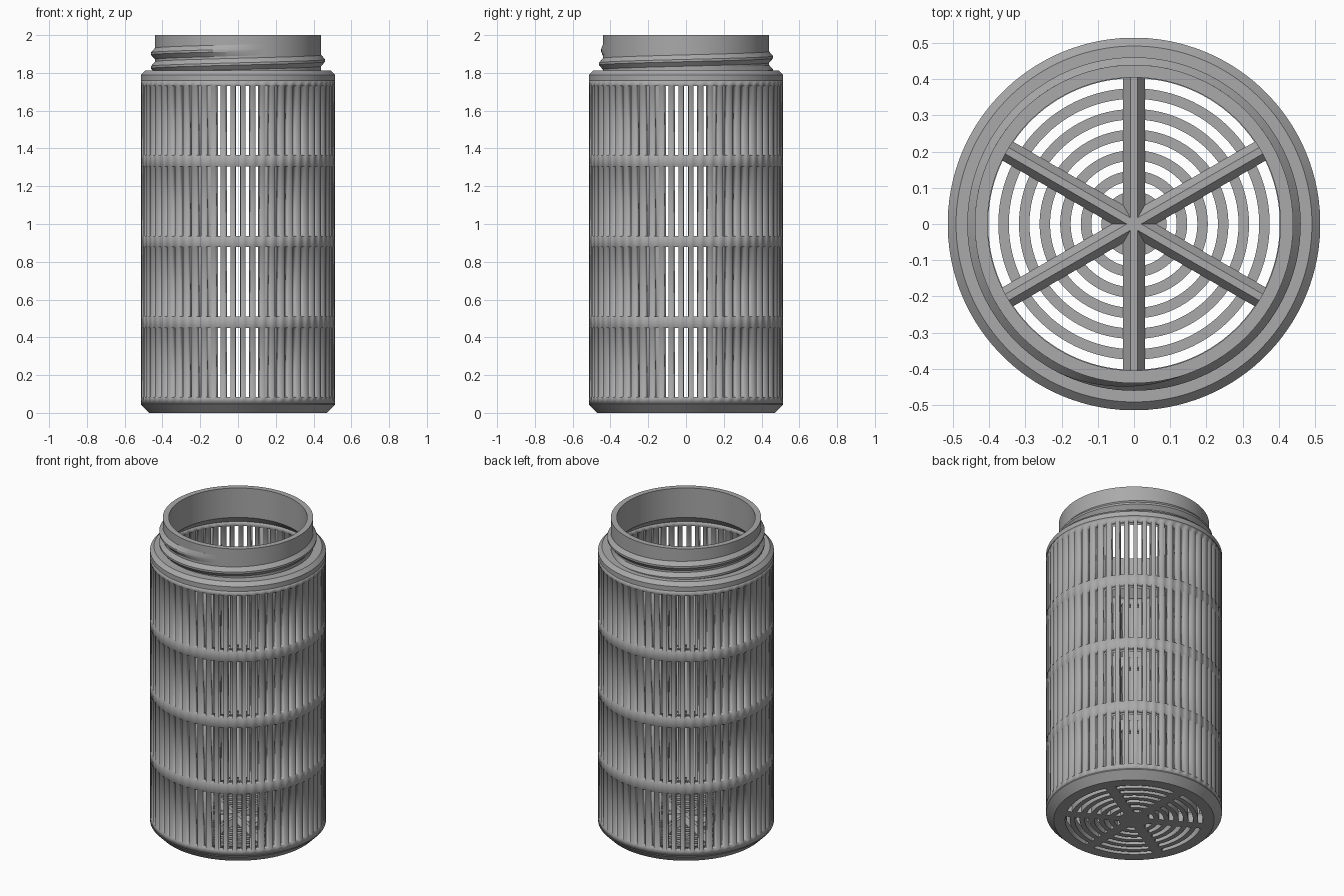
import bpy, bmesh
from math import pi, sin, cos, asin, radians
from mathutils import Matrix, Vector

cube = bpy.data.objects.get("Cube")
if cube:
    bpy.data.objects.remove(cube)

grey = bpy.data.materials.new("mid_grey")
grey.use_nodes = True
grey.diffuse_color = (0.4, 0.4, 0.4, 1)
grey.node_tree.nodes["Principled BSDF"].inputs["Base Color"].default_value = (0.4, 0.4, 0.4, 1)

R_OUT, R_IN = 0.515, 0.455
SLOTS, SLOT_W = 60, 0.028
STEP = 2 * pi / SLOTS
HALF = asin(SLOT_W / 2 / R_OUT)

# Shared angles: even columns are slots, odd columns are bars
angles = [-pi / 2 + i * STEP + s * HALF for i in range(SLOTS) for s in (-1, 1)]


def finish(name, bm):
    bmesh.ops.recalc_face_normals(bm, faces=bm.faces)
    mesh = bpy.data.meshes.new(name)
    bm.to_mesh(mesh)
    bm.free()
    mesh.materials.append(grey)
    obj = bpy.data.objects.new(name, mesh)
    bpy.context.collection.objects.link(obj)
    return obj


def smooth(obj):
    bpy.ops.object.select_all(action='DESELECT')
    obj.select_set(True)
    bpy.context.view_layer.objects.active = obj
    bpy.ops.object.shade_smooth_by_angle(angle=radians(25))


def lathe(name, profile):
    """Turn a closed (radius, z) profile around the z axis."""
    bm = bmesh.new()
    rows = [[bm.verts.new((r * cos(a), r * sin(a), z)) for r, z in profile] for a in angles]
    n = len(profile)
    for i, row in enumerate(rows):
        nxt = rows[(i + 1) % len(rows)]
        for k in range(n):
            m = (k + 1) % n
            bm.faces.new((row[k], nxt[k], nxt[m], row[m]))
    obj = finish(name, bm)
    smooth(obj)
    return obj


# Slotted barrel wall: four rows of slots left open in a grid, then thickened
BASE_Z, TOP_Z = 0.05, 1.76
levels = [BASE_Z]
for row in range(4):
    low = 0.083 + row * 0.427
    levels += [low, low + 0.367]
levels.append(TOP_Z)
bm = bmesh.new()
rings = [[bm.verts.new((R_OUT * cos(a), R_OUT * sin(a), z)) for a in angles] for z in levels]
for j in range(len(levels) - 1):
    for i in range(len(angles)):
        if i % 2 == 0 and j % 2 == 1:
            continue
        k = (i + 1) % len(angles)
        bm.faces.new((rings[j][i], rings[j][k], rings[j + 1][k], rings[j + 1][i]))
wall = finish("slotted_wall", bm)
thick = wall.modifiers.new("thickness", 'SOLIDIFY')
thick.thickness = R_OUT - R_IN
thick.offset = -1
smooth(wall)

# Shoulder and neck
lathe("shoulder_and_neck", [
    (R_OUT, TOP_Z), (R_OUT, 1.79), (0.492, 1.813), (0.44, 1.813), (0.44, 2.0),
    (0.405, 2.0), (0.405, 1.81), (R_IN, TOP_Z)])

# Chamfered base rim
lathe("base_rim", [
    (0.403, 0), (0.47, 0), (R_OUT, 0.045), (R_OUT, BASE_Z), (0.403, BASE_Z)])

# Concentric floor rings
for i in range(6):
    r = 0.375 - i * 0.057
    lathe(f"floor_ring_{i + 1}", [(r - 0.029, 0), (r, 0), (r, BASE_Z), (r - 0.029, BASE_Z)])

# Floor spokes: three chamfered bars crossing at the centre
section = [(-0.03, 0), (0.03, 0), (0.03, BASE_Z), (0.01, 0.08), (-0.01, 0.08), (-0.03, BASE_Z)]
for i in range(3):
    bm = bmesh.new()
    ends = [[bm.verts.new((x, y, z)) for y, z in section] for x in (-0.43, 0.43)]
    bm.faces.new(ends[0])
    bm.faces.new(ends[1])
    for k in range(len(section)):
        m = (k + 1) % len(section)
        bm.faces.new((ends[0][k], ends[0][m], ends[1][m], ends[1][k]))
    bm.transform(Matrix.Rotation(radians(30 + 60 * i), 4, 'Z'))
    finish(f"floor_spoke_{i + 1}", bm)

# Screw thread: ridge swept up a helix, fading out at both ends
TURNS, PITCH, STEPS = 1.7, 0.072, 204
bm = bmesh.new()
prev = None
for s in range(STEPS + 1):
    t = s / STEPS
    a = radians(-72) + (t - 1) * TURNS * 2 * pi
    z = 1.923 + (t - 1) * TURNS * PITCH
    fade = max(0.02, min(1, t * 14, (1 - t) * 14))
    h, tip = 0.03, 0.44 + 0.021 * fade
    cut = [(0.432, -h), (0.44, -h), (tip, -0.006), (tip, 0.006), (0.44, h), (0.432, h)]
    loop = [bm.verts.new((r * cos(a), r * sin(a), z + dz)) for r, dz in cut]
    if prev:
        for k in range(len(loop)):
            m = (k + 1) % len(loop)
            bm.faces.new((prev[k], loop[k], loop[m], prev[m]))
    else:
        bm.faces.new(loop)
    prev = loop
bm.faces.new(prev)
smooth(finish("screw_thread", bm))
